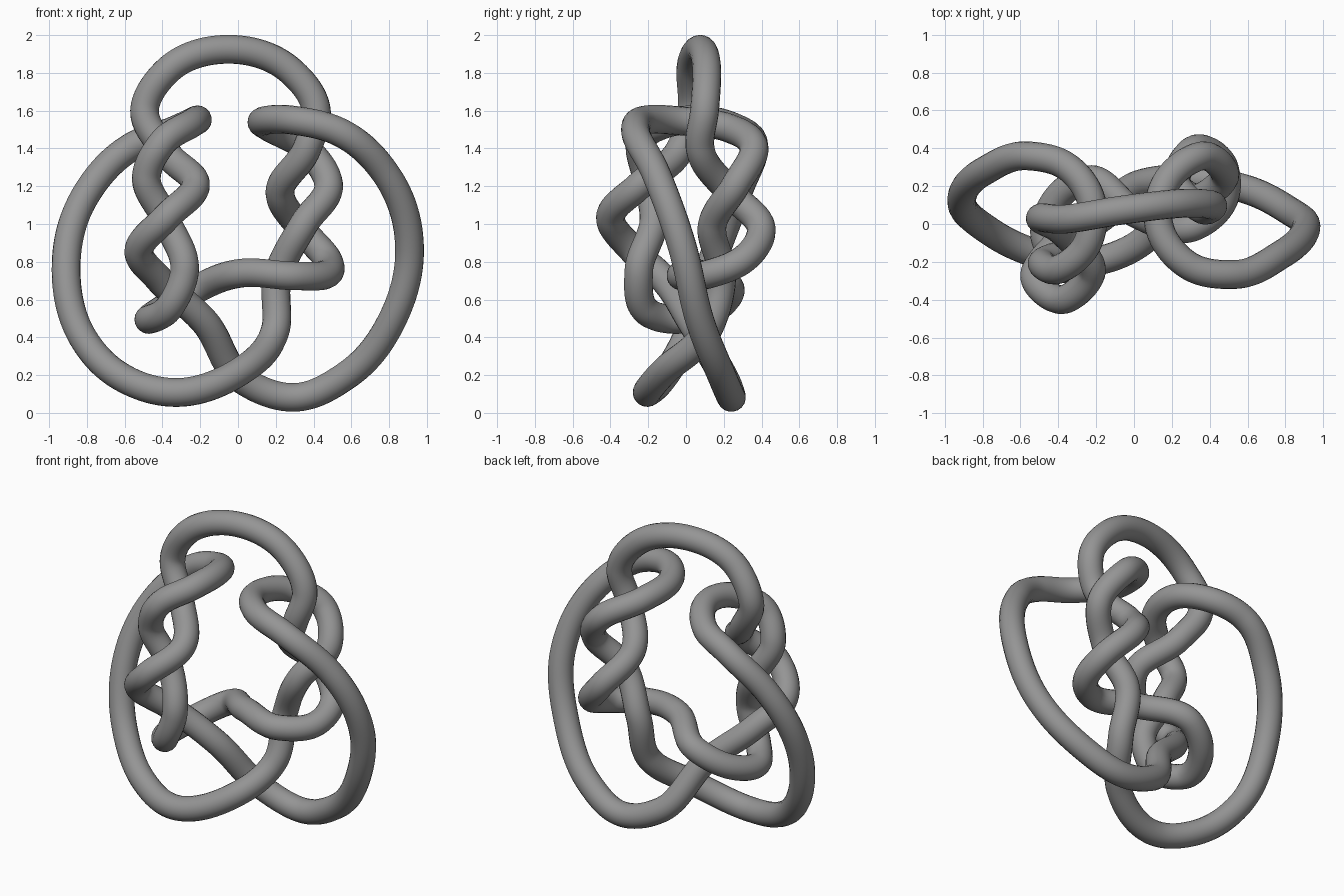
import bpy
from mathutils import Vector

if "Cube" in bpy.data.objects:
    bpy.data.objects.remove(bpy.data.objects["Cube"])

# Centre line of one closed knotted rope, in order
arch = [(-.495, .03, 1.60), (-.37, .025, 1.815), (-.05, .075, 1.925), (.28, .11, 1.81), (.415, .098, 1.6)]
right_helix_a = [(.365, .075, 1.4), (.222, .23, 1.17), (.335, .398, .975), (.475, .3, .81)]
cross_bar = [(.47, .12, .735), (.3, -.02, .725), (.02, .05, .74), (-.23, .235, .65), (-.41, .13, .54)]
left_helix_a = [(-.47, -.07, .495), (-.37, -.22, .55), (-.283, -.25, .75), (-.38, -.17, 1.02),
                (-.485, -.21, 1.25), (-.4, -.24, 1.43), (-.25, -.11, 1.53)]
left_loop = [(-.22, .1, 1.55), (-.35, .3, 1.49), (-.56, .36, 1.41), (-.79, .28, 1.18), (-.91, .13, .78),
             (-.81, -.005, .38), (-.59, -.13, .175), (-.33, -.205, .108), (.02, -.11, .225)]
right_helix_b = [(.195, .11, .43), (.21, .19, .72), (.35, .14, 1.0), (.48, .26, 1.2), (.36, .36, 1.4)]
right_loop = [(.17, .22, 1.51), (.135, -.02, 1.545), (.29, -.22, 1.55), (.53, -.267, 1.49), (.78, -.16, 1.27),
              (.908, -.02, .88), (.82, .07, .5), (.57, .19, .195), (.3, .24, .082), (.03, .21, .17)]
left_helix_b = [(-.175, .03, .48), (-.42, -.12, .71), (-.525, -.28, .86), (-.38, -.4, 1.035),
                (-.225, -.25, 1.2), (-.38, -.04, 1.38)]
path = (arch + right_helix_a + cross_bar + left_helix_a + left_loop
        + right_helix_b + right_loop + left_helix_b)

# Round rope swept along the closed path
curve = bpy.data.curves.new("knot", "CURVE")
curve.dimensions = "3D"
curve.bevel_depth = 0.076
curve.bevel_resolution = 8
curve.resolution_u = 14
spline = curve.splines.new("BEZIER")
spline.bezier_points.add(len(path) - 1)
n = len(path)
pts = [Vector(p) for p in path]
for i, bp in enumerate(spline.bezier_points):
    a, b, c = pts[i - 1], pts[i], pts[(i + 1) % n]
    d1, d2 = (b - a).length, (c - b).length
    # smooth tangent through neighbouring points
    t = ((b - a) / d1 * d2 + (c - b) / d2 * d1) / (d1 + d2)
    bp.handle_left_type = bp.handle_right_type = "FREE"
    bp.co = b
    bp.handle_left = b - t * d1 * 0.36
    bp.handle_right = b + t * d2 * 0.36
spline.use_cyclic_u = True
knot = bpy.data.objects.new("knotted_rope", curve)
bpy.context.collection.objects.link(knot)

# Dark grey rope colour
grey = bpy.data.materials.new("dark_grey")
grey.diffuse_color = (0.3, 0.3, 0.3, 1)
grey.use_nodes = True
grey.node_tree.nodes["Principled BSDF"].inputs["Base Color"].default_value = grey.diffuse_color
curve.materials.append(grey)

# Convert to a smooth mesh
bpy.context.view_layer.objects.active = knot
knot.select_set(True)
bpy.ops.object.convert(target="MESH")
bpy.ops.object.shade_smooth()
